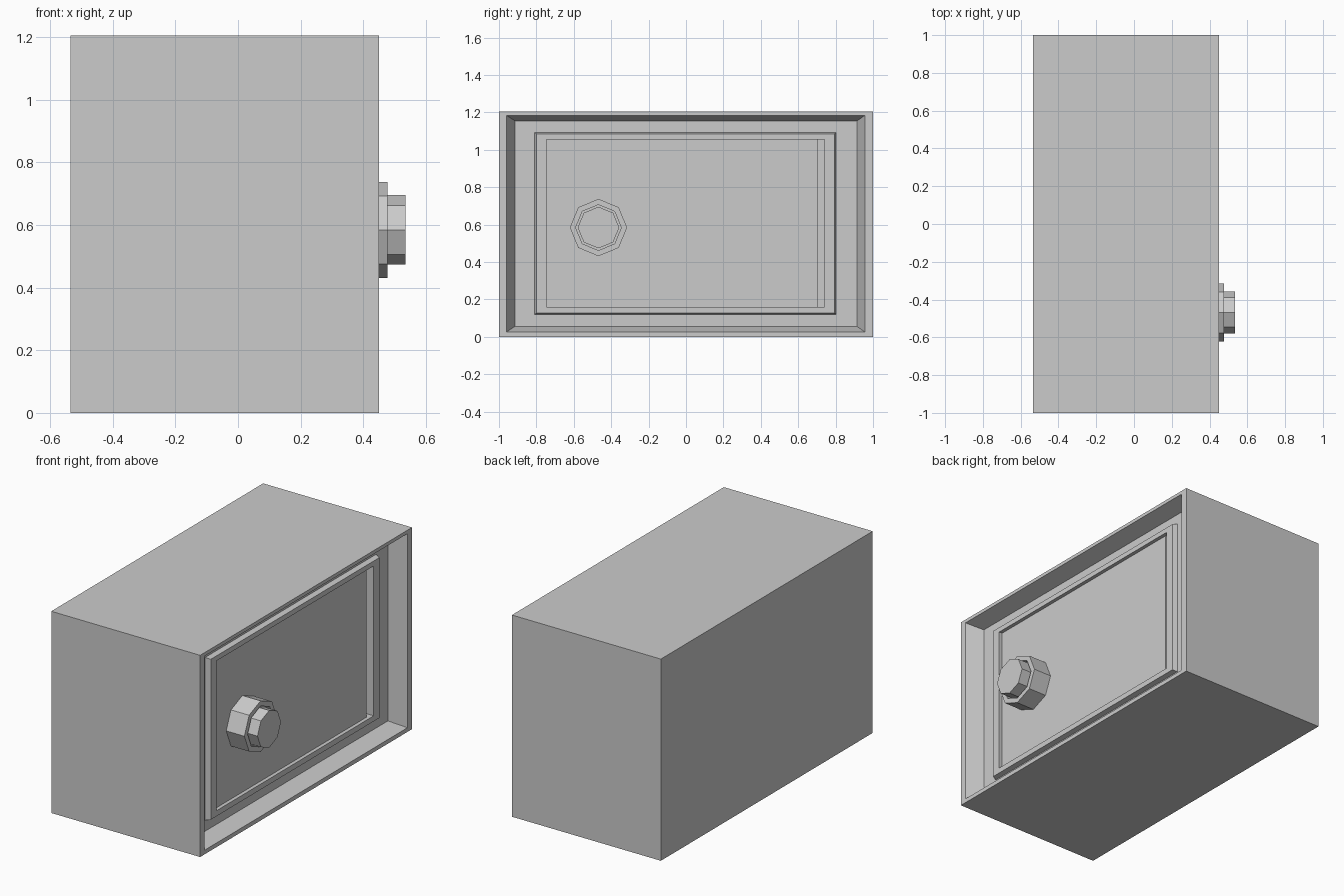
import bpy, bmesh
from math import cos, sin, pi

if "Cube" in bpy.data.objects:
    bpy.data.objects.remove(bpy.data.objects["Cube"])


def rect(x, y0, y1, z0, z1):
    return [(x, y0, z0), (x, y1, z0), (x, y1, z1), (x, y0, z1)]


def octagon(x, r, cy=-0.468, cz=0.584):
    return [(x, cy + r * cos(i * pi / 4), cz + r * sin(i * pi / 4)) for i in range(8)]


def loft(name, rings, closed=False):
    """Bridge successive rings along x; cap the ends, or join last to first."""
    bm = bmesh.new()
    loops = [[bm.verts.new(p) for p in ring] for ring in rings]
    n = len(loops[0])
    pairs = list(zip(loops, loops[1:]))
    if closed:
        pairs.append((loops[-1], loops[0]))
    else:
        bm.faces.new(loops[0][::-1])
        bm.faces.new(loops[-1])
    for a, b in pairs:
        for i in range(n):
            j = (i + 1) % n
            bm.faces.new((a[i], a[j], b[j], b[i]))
    bmesh.ops.recalc_face_normals(bm, faces=bm.faces)
    mesh = bpy.data.meshes.new(name)
    bm.to_mesh(mesh)
    bm.free()
    obj = bpy.data.objects.new(name, mesh)
    bpy.context.collection.objects.link(obj)
    return obj


# Case: outer box, rim, sloped recess, and a pocket for the door
pocket = (-0.745, 0.74, 0.16, 1.055)
loft("safe_case", [
    rect(-0.534, -1, 1, 0, 1.205),
    rect(0.45, -1, 1, 0, 1.205),
    rect(0.45, -0.96, 0.957, 0.025, 1.184),
    rect(0.35, -0.915, 0.915, 0.055, 1.155),
    rect(0.35, *pocket),
    rect(0.315, *pocket),
])

# Raised frame around the door, with slightly sloped outer sides
loft("door_frame", [
    rect(0.35, -0.81, 0.803, 0.12, 1.093),
    rect(0.379, -0.798, 0.793, 0.127, 1.085),
    rect(0.379, *pocket),
    rect(0.35, *pocket),
], closed=True)

# Door panel, leaving a narrow slot on one side
door = (-0.745, 0.705, 0.16, 1.055)
loft("door", [rect(0.315, *door), rect(0.357, *door)])

# Eight-sided dial: collar, groove and knob
loft("dial", [
    octagon(0.357, 0.153),
    octagon(0.477, 0.153),
    octagon(0.477, 0.122),
    octagon(0.45, 0.122),
    octagon(0.45, 0.111),
    octagon(0.534, 0.111),
])
